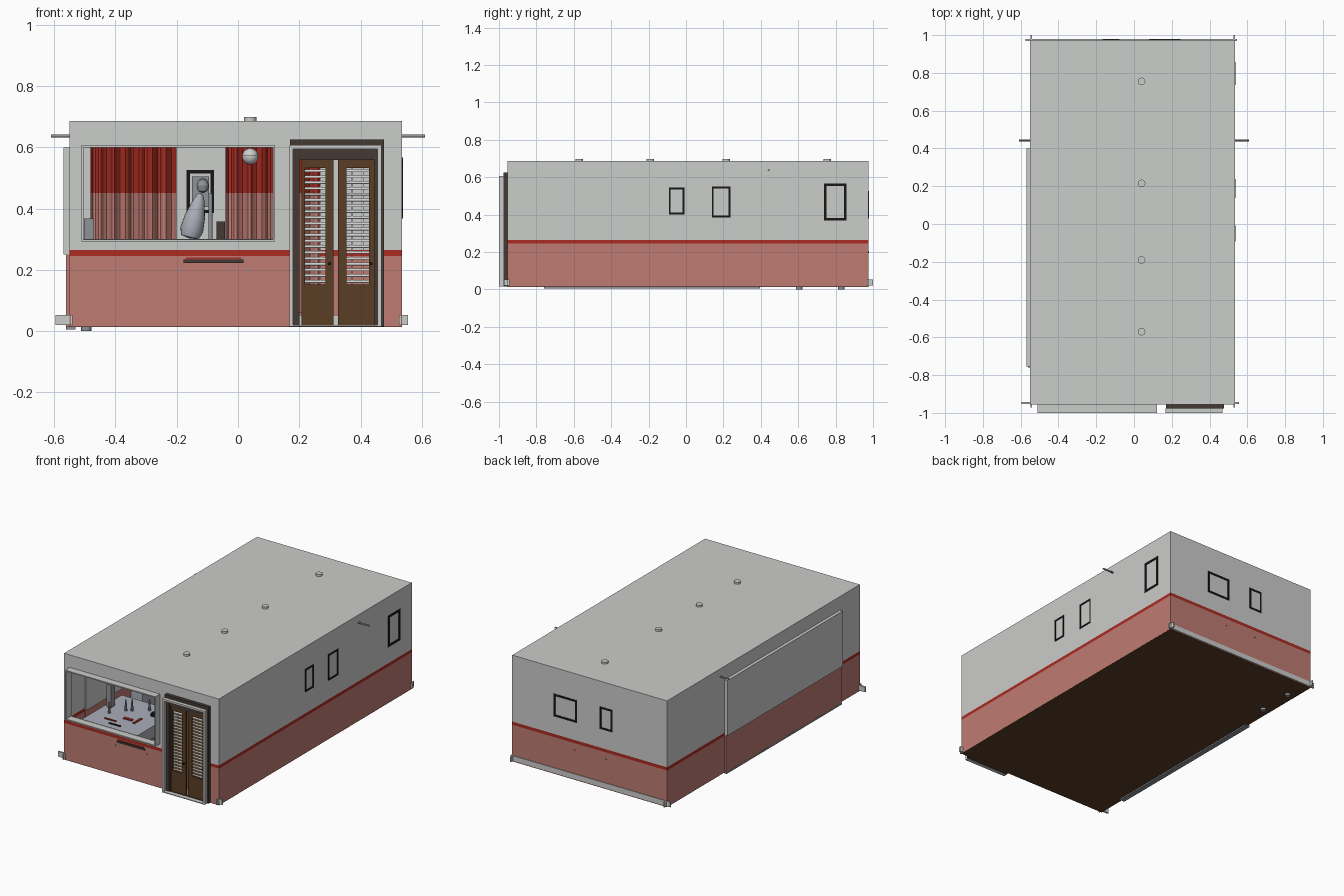
import bpy, bmesh, math
from mathutils import Matrix, Vector

if "Cube" in bpy.data.objects:
    bpy.data.objects.remove(bpy.data.objects["Cube"])

def mat(name, r, g, b):
    m = bpy.data.materials.new(name)
    m.diffuse_color = (r, g, b, 1)
    m.use_nodes = True
    m.node_tree.nodes["Principled BSDF"].inputs["Base Color"].default_value = m.diffuse_color
    return m

WHITE = mat("wall_white", .60, .61, .595)
PINK = mat("wall_pink", .52, .20, .17)
RED = mat("stripe_red", .40, .025, .016)
BLACK = mat("frame_black", .008, .008, .008)
DARK = mat("dark_brown", .06, .042, .036)
WOOD = mat("door_wood", .10, .047, .018)
STEEL = mat("steel_grey", .28, .29, .32)
CLOTH = mat("table_grey_blue", .40, .42, .48)

def finish(name, bm, *mats, smooth=False):
    bmesh.ops.recalc_face_normals(bm, faces=bm.faces)
    me = bpy.data.meshes.new(name)
    bm.to_mesh(me)
    bm.free()
    ob = bpy.data.objects.new(name, me)
    bpy.context.collection.objects.link(ob)
    for m in mats:
        me.materials.append(m)
    if smooth:
        bpy.context.view_layer.objects.active = ob
        ob.select_set(True)
        bpy.ops.object.shade_smooth_by_angle()
        ob.select_set(False)
    return ob

def add_box(bm, x0, x1, y0, y1, z0, z1, tilt=0):
    c = Matrix.Translation(((x0+x1)/2, (y0+y1)/2, (z0+z1)/2))
    s = Matrix.Diagonal((x1-x0, y1-y0, z1-z0, 1))
    bmesh.ops.create_cube(bm, size=1, matrix=c @ Matrix.Rotation(tilt, 4, 'X') @ s)

def boxes(name, m, *dims):
    bm = bmesh.new()
    for d in dims:
        add_box(bm, *d)
    return finish(name, bm, m)

def rod(name, m, a, b, r, r2=None, n=16):
    a, b = Vector(a), Vector(b)
    bm = bmesh.new()
    q = (b-a).to_track_quat('Z', 'Y').to_matrix().to_4x4()
    bmesh.ops.create_cone(bm, cap_ends=True, segments=n, radius1=r, radius2=r if r2 is None else r2,
                          depth=(b-a).length, matrix=Matrix.Translation((a+b)/2) @ q)
    return finish(name, bm, m, smooth=True)

def lathe(name, m, profile, loc, n=20, tilt=0):
    bm = bmesh.new()
    vs = [bm.verts.new((r, 0, z)) for r, z in profile]
    es = [bm.edges.new(p) for p in zip(vs, vs[1:])]
    bmesh.ops.spin(bm, geom=vs+es, axis=(0, 0, 1), cent=(0, 0, 0), steps=n, angle=2*math.pi)
    bmesh.ops.remove_doubles(bm, verts=bm.verts, dist=1e-5)
    bm.transform(Matrix.Translation(loc) @ Matrix.Rotation(tilt, 4, 'Y'))
    return finish(name, bm, m, smooth=True)

def ring(name, m, x0, x1, z0, z1, y0, y1, t, bottom=None):
    b = t if bottom is None else bottom
    return boxes(name, m, (x0, x0+t, y0, y1, z0, z1), (x1-t, x1, y0, y1, z0, z1),
                 (x0+t, x1-t, y0, y1, z1-t, z1), (x0+t, x1-t, y0, y1, z0, z0+b))

# room shell: every wall is split into three paint bands, openings left free
X0, X1, Y0, Y1, T = -.55, .535, -.955, .975, .006
for nm, m, a, b in (("lower", PINK, .015, .245), ("stripe", RED, .245, .265), ("upper", WHITE, .265, .685)):
    walls = [(X0, X0+T, Y0, Y1, a, b), (X1-T, X1, Y0, Y1, a, b), (X0+T, X1-T, Y1-T, Y1, a, b),
             (.46, X1-T, Y0, Y0+T, a, b)]
    if nm == "upper":
        walls += [(X0+T, .195, Y0, Y0+T, a, .30), (X0+T, -.505, Y0, Y0+T, .30, .60),
                  (.115, .195, Y0, Y0+T, .30, .60), (X0+T, .46, Y0, Y0+T, .60, b)]
    else:
        walls += [(X0+T, .195, Y0, Y0+T, a, b)]
    boxes("walls_" + nm, m, *walls)
boxes("floor", WOOD, (X0, X1, Y0, Y1, .013, .019))
boxes("roof", WHITE, (X0, X1, Y0, Y1, .68, .686))

# skirting boards, ends running past the corners
boxes("skirting", WHITE, (-.595, .555, Y0+.001, Y0+.012, .02, .052), (-.575, .545, Y1-.006, Y1+.004, .02, .052),
      (X0+.001, X0+.009, -.972, 1.0, .02, .052), (X1-.009, X1-.001, -.972, 1.0, .02, .052))

# window lining
ring("window_frame", WHITE, -.511, .121, .292, .607, -1.0, Y0+.006, .007)
# door surround: dark jamb behind a pale outer trim
ring("door_jamb", DARK, .17, .476, .015, .626, -.976, -.95, .03, .004)
boxes("door_lintel", DARK, (.195, .465, -.972, -.95, .558, .61))
ring("door_trim", WHITE, .168, .468, .015, .607, -1.0, -.977, .012, .005)

# two door leaves with slatted blinds
for nm, x0, x1, b0, b1 in (("left", .208, .311, .219, .285), ("right", .326, .446, .354, .427)):
    y0, y1 = -.966, -.954
    boxes("door_leaf_" + nm, WOOD, (x0, b0, y0, y1, .02, .56), (b1, x1, y0, y1, .02, .56),
          (b0, b1, y0, y1, .02, .152), (b0, b1, y0, y1, .532, .56))
    bm = bmesh.new()
    for i in range(20):
        z = .162 + i*.019
        add_box(bm, b0, b1, y0+.002, y1-.001, z-.001, z+.001, math.radians(65))
    for i in (.25, .75):
        x = b0 + (b1-b0)*i
        add_box(bm, x-.001, x+.001, y1-.003, y1-.002, .152, .532)
    finish("blind_" + nm, bm, WHITE)
    rod("door_handle_" + nm, BLACK, (x1-.012, y0-.012, .22), (x1-.012, y0, .22), .005)

# picture frames showing on both faces of the walls
def picture(name, wall, a0, a1, z0, z1, t=.01):
    ob = ring(name, BLACK, a0, a1, z0, z1, -.010, .003, t)
    R = Matrix.Rotation(math.pi/2, 4, 'Z')
    if wall == "right":   # local x -> y, local y -> -x, so flip the depth
        ob.data.transform(Matrix.Translation((X1, 0, 0)) @ R @ Matrix.Scale(-1, 4, (0, 1, 0)))
        ob.data.flip_normals()
    else:
        ob.data.transform(Matrix.Translation((0, Y1, 0)))
picture("picture_right_1", "right", -.092, -.008, .40, .545)
picture("picture_right_2", "right", .138, .238, .385, .55)
picture("picture_right_3", "right", .737, .858, .368, .566, .014)
picture("picture_back_1", "back", .08, .245, .378, .52, .012)
picture("picture_back_2", "back", -.168, -.078, .385, .525, .011)
boxes("picture_print", STEEL, (-.15, -.095, Y1-.012, Y1-.007, .405, .505))

# left wall: mirror panel and counter, both passing through the wall
boxes("mirror_panel", WHITE, (-.57, -.535, -.755, .40, .25, .60))
boxes("counter_back", PINK, (-.561, -.54, -.755, .40, .016, .25))
boxes("counter_plinth", STEEL, (-.562, -.53, -.76, .395, .005, .016))
boxes("counter", CLOTH, (-.54, -.46, -.3, .39, .02, .25))
boxes("back_cabinet", WOOD, (-.535, -.42, .55, .88, .02, .3))
for i, y in enumerate((.605, .83)):
    rod(f"cabinet_foot_{i}", STEEL, (-.495, y, 0), (-.495, y, .03), .017)

# curtain rail and pleated two-tone curtains
rod("curtain_rail", STEEL, (-.61, .442, .637), (.61, .442, .637), .005)
def curtain(name, x0, x1, n):
    bm = bmesh.new()
    rows = []
    for z in (.06, .45, .632):
        rows.append([bm.verts.new((x0+(x1-x0)*i/n, .442+.012*math.sin(i*1.3)+.006*math.sin(i*.5), z))
                     for i in range(n+1)])
    for r in range(2):
        for i in range(n):
            f = bm.faces.new((rows[r][i], rows[r][i+1], rows[r+1][i+1], rows[r+1][i]))
            f.material_index = r
    finish(name, bm, PINK, RED)
curtain("curtain_left", -.482, -.2, 32)
curtain("curtain_right", -.04, .27, 34)

# ceiling lights: caps above the roof, globes with a band below
for i, y in enumerate((.755, .215, -.19, -.57)):
    rod(f"lamp_cap_{i}", WHITE, (.04, y, .66), (.04, y, .698), .02)
    rod(f"lamp_stem_{i}", WHITE, (.04, y, .58), (.04, y, .67), .004, n=8)
    ball = [(.0267*math.sin(math.pi*k/8), -.0267*math.cos(math.pi*k/8)) for k in range(9)]
    lathe(f"lamp_globe_{i}", WHITE, ball, (.04, y, .57))
    rod(f"lamp_band_{i}", STEEL, (.04, y, .571), (.04, y, .575), .0275)

# display table behind the window with tools
boxes("table", CLOTH, (-.52, -.13, -.86, -.42, .15, .225))
boxes("table_legs", STEEL, *[(x, x+.02, y, y+.02, .02, .15) for x in (-.51, -.16) for y in (-.85, -.45)])
for i, (x, y) in enumerate(((-.44, -.66), (-.38, -.58), (-.35, -.56), (-.27, -.50))):
    rod(f"bottle_{i}", STEEL, (x, y, .225), (x, y, .295), .009, .004, 10)
boxes("red_tools", RED, (-.42, -.34, -.74, -.73, .225, .23), (-.33, -.27, -.68, -.66, .225, .231),
      (-.25, -.235, -.70, -.62, .225, .23))
boxes("black_tools", BLACK, (-.36, -.28, -.78, -.77, .225, .23), (-.22, -.17, -.56, -.53, .225, .245))
card = boxes("price_card", STEEL, (-.502, -.47, -.60, -.56, .225, .368))

# reclining seat, floor lamp and stool
rod("floor_lamp_pole", STEEL, (-.09, .15, .02), (-.09, .15, .45), .007)
lathe("floor_lamp_shade", CLOTH, [(0, -.075), (.03, -.07), (.038, -.045), (.033, 0), (.018, .055), (.008, .075), (0, .077)],
      (-.14, .12, .375), tilt=math.radians(14))
lathe("floor_lamp_head", STEEL, [(0, -.025), (.016, -.018), (.02, 0), (.014, .018), (0, .026)], (-.115, .15, .475))
boxes("stool", DARK, (-.07, -.042, .1, .16, .27, .357), (-.08, .04, .05, .16, .25, .27),
      *[(x, x+.012, y, y+.012, .02, .25) for x in (-.08, .028) for y in (.05, .148)])

# front ledge and small fixings showing on front and back walls
boxes("front_ledge", DARK, (-.178, .018, -.961, -.90, .222, .234))
boxes("front_ledge_line", RED, (-.17, .01, -.959, -.95, .236, .240))
for i, (x, y) in enumerate(((-.19, Y0), (.03, Y0), (-.12, Y1), (.1, Y1))):
    rod(f"fixing_{i}", STEEL, (x, y-.004, .2), (x, y+.004, .2), .005, n=8)
